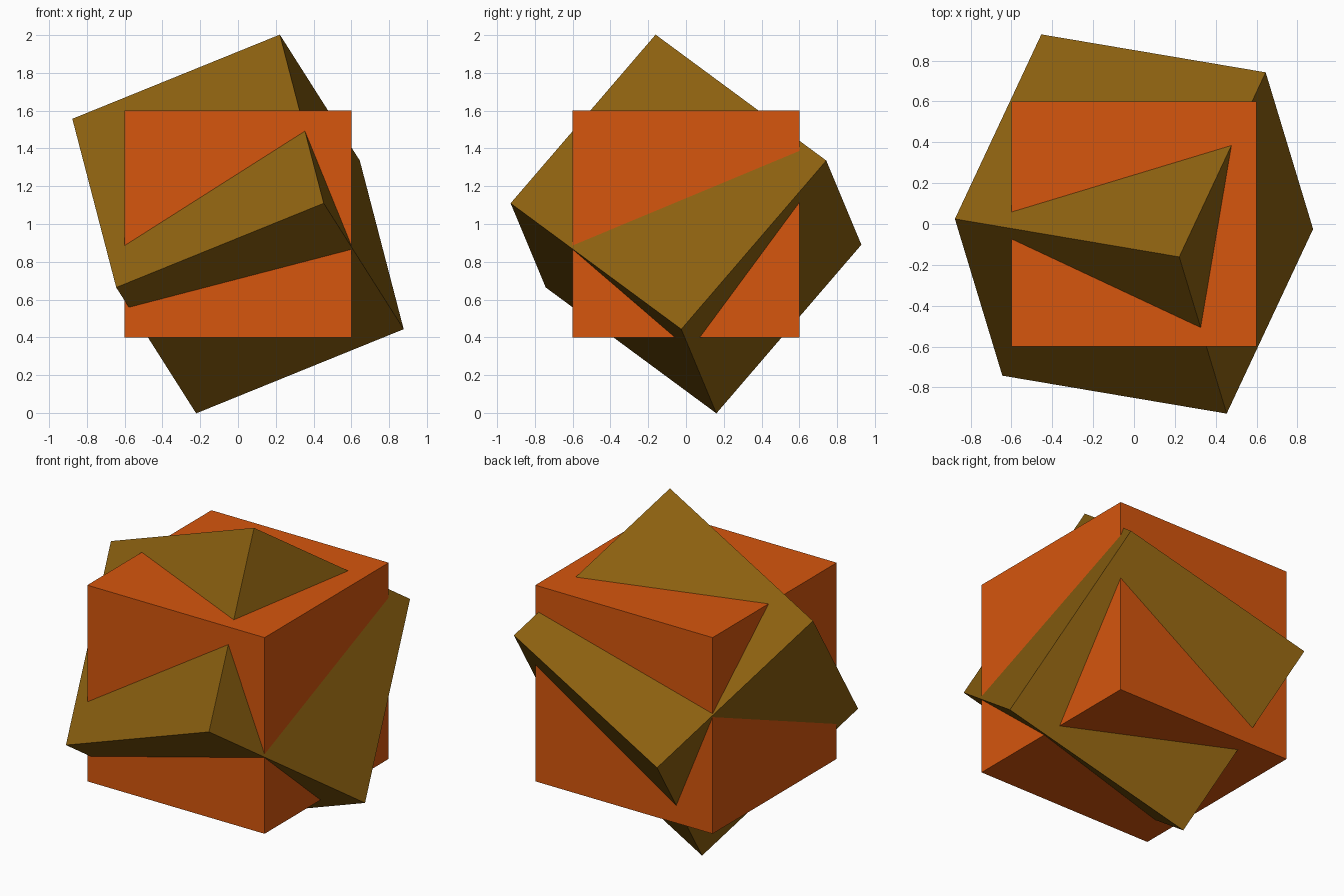
import bpy
from math import radians

if "Cube" in bpy.data.objects:
    bpy.data.objects.remove(bpy.data.objects["Cube"])


def material(name, rgb):
    m = bpy.data.materials.new(name)
    m.diffuse_color = (*rgb, 1.0)
    m.use_nodes = True
    m.node_tree.nodes["Principled BSDF"].inputs["Base Color"].default_value = m.diffuse_color
    return m


def cube(name, mat, angles=(0, 0, 0)):
    bpy.ops.mesh.primitive_cube_add(
        size=1.2, location=(0, 0, 1), rotation=[radians(a) for a in angles])
    obj = bpy.context.object
    obj.name = name
    obj.data.materials.append(mat)
    return obj


# Upright cube
cube("upright_cube", material("orange", (0.67, 0.093, 0.004)))

# Equal cube, tilted about the same centre
cube("tilted_cube", material("ochre_brown", (0.258, 0.117, 0.005)),
     (-36.75, -21.8, -9.6))
